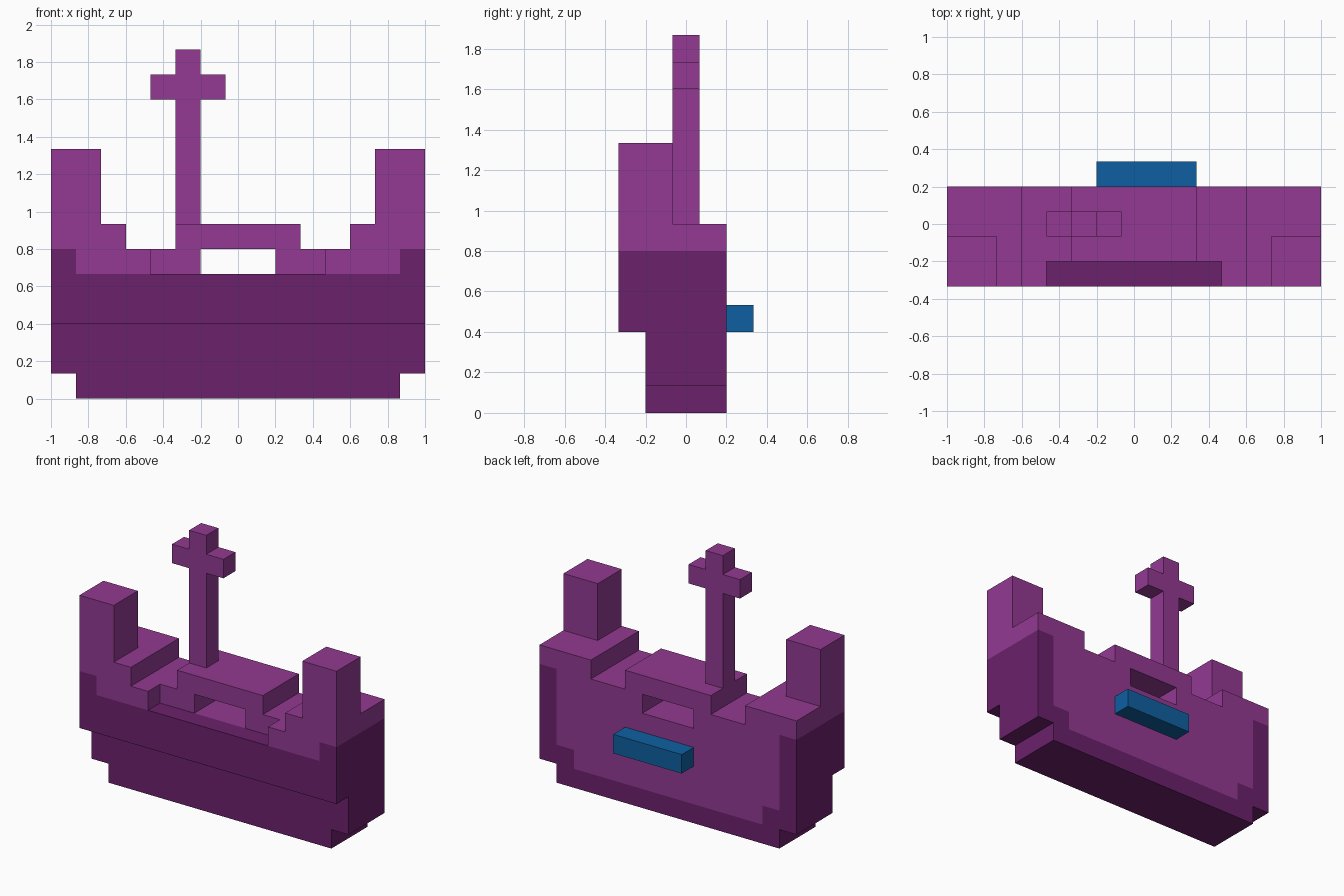
import bpy
import bmesh

U = 2 / 15  # one block

cube = bpy.data.objects.get("Cube")
if cube:
    bpy.data.objects.remove(cube, do_unlink=True)


def make_material(name, hex_colour):
    def linear(c):
        return c / 12.92 if c <= 0.04045 else ((c + 0.055) / 1.055) ** 2.4
    rgb = [linear(int(hex_colour[i:i + 2], 16) / 255) for i in (0, 2, 4)]
    mat = bpy.data.materials.new(name)
    mat.use_nodes = True
    mat.diffuse_color = (*rgb, 1)
    mat.node_tree.nodes["Principled BSDF"].inputs["Base Color"].default_value = (*rgb, 1)
    return mat


LIGHT = make_material("light purple", "933A92")
DARK = make_material("dark purple", "6B216C")
BLUE = make_material("blue", "0E60A1")


def prism(name, profile, y0, y1, mat):
    """Extrude an x-z outline, measured in blocks, from y0 to y1."""
    bm = bmesh.new()
    face = bm.faces.new([bm.verts.new((x * U, y0 * U, z * U)) for x, z in profile])
    grown = bmesh.ops.extrude_face_region(bm, geom=[face])
    moved = [v for v in grown["geom"] if isinstance(v, bmesh.types.BMVert)]
    bmesh.ops.translate(bm, verts=moved, vec=(0, (y1 - y0) * U, 0))
    bmesh.ops.recalc_face_normals(bm, faces=bm.faces)
    mesh = bpy.data.meshes.new(name)
    bm.to_mesh(mesh)
    bm.free()
    mesh.materials.append(mat)
    obj = bpy.data.objects.new(name, mesh)
    bpy.context.collection.objects.link(obj)
    return obj


def box(name, x, y, z, mat):
    outline = [(x[0], z[0]), (x[1], z[0]), (x[1], z[1]), (x[0], z[1])]
    return prism(name, outline, *y, mat)


def pair(name, x, y, z, mat):
    box("left_" + name, x, y, z, mat)
    box("right_" + name, (-x[1], -x[0]), y, z, mat)


def symmetric(half):
    """Close a right-hand outline by mirroring it across x = 0."""
    return half + [(-x, z) for x, z in reversed(half)]


# Lower hull: stepped front, dark rear border and the light panel inside it
prism("hull_front", symmetric([(6.5, 0), (6.5, 1), (7.5, 1), (7.5, 3)]), -1.5, -0.5, DARK)
panel = [(5.5, 1), (5.5, 2), (6.5, 2), (6.5, 5)]
prism("rear_panel", symmetric(panel), -0.5, 1.5, LIGHT)
border = [(6.5, 0), (6.5, 1), (7.5, 1), (7.5, 6), (6.5, 6), (6.5, 2), (5.5, 2), (5.5, 1)]
prism("rear_border", symmetric(border), -0.5, 1.5, DARK)

# Overhanging front belt, hull core and end posts
box("front_belt", (-6.5, 6.5), (-2.5, -1.5), (3, 5), DARK)
box("hull_core", (-6.5, 6.5), (-1.5, -0.5), (3, 5), LIGHT)
pair("end_post", (6.5, 7.5), (-2.5, -0.5), (3, 6), DARK)

# Deck on both sides of the central opening
pair("deck", (1.5, 6.5), (-1.5, 1.5), (5, 6), LIGHT)
pair("front_rail", (3.5, 6.5), (-2.5, -1.5), (5, 6), LIGHT)

# Raised ends, corner towers and bridge over the opening
pair("raised_end", (4.5, 7.5), (-2.5, 1.5), (6, 7), LIGHT)
pair("tower", (5.5, 7.5), (-2.5, -0.5), (7, 10), LIGHT)
box("bridge", (-2.5, 2.5), (-1.5, 1.5), (6, 7), LIGHT)

# Mast with crossbar, set to one side
mast = [(0.5, 7), (0.5, 12), (1.5, 12), (1.5, 13), (0.5, 13), (0.5, 14)]
prism("mast", [(x - 2, z) for x, z in symmetric(mast)], -0.5, 0.5, LIGHT)

# Block on the rear
box("rear_block", (-1.5, 2.5), (1.5, 2.5), (3, 4), BLUE)
